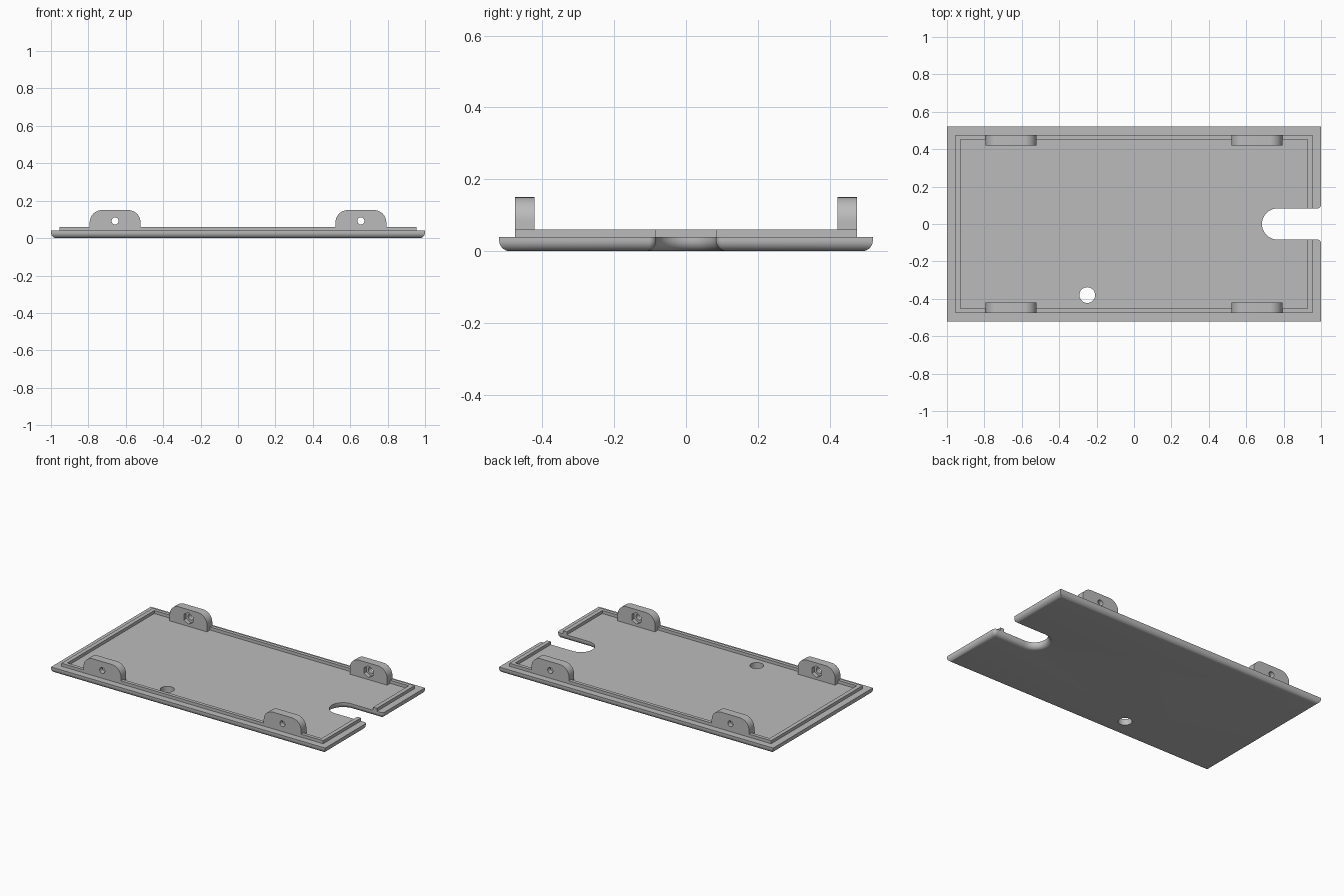
import bpy, bmesh, math
from mathutils import Matrix

cube = bpy.data.objects.get("Cube")
if cube:
    bpy.data.objects.remove(cube, do_unlink=True)

grey = bpy.data.materials.new("light grey plastic")
grey.use_nodes = True
colour = (0.5, 0.5, 0.5, 1)
grey.diffuse_color = colour
grey.node_tree.nodes["Principled BSDF"].inputs["Base Color"].default_value = colour

HALF_X, HALF_Y = 1.0, 0.52
PLATE_TOP, RIM_TOP, TAB_TOP = 0.04, 0.06, 0.15
SLOT_HALF, SLOT_END = 0.083, 0.684
FILLET = 0.03


def arc(cx, cy, r, start, end, steps=10):
    """Points along an arc, angles in degrees."""
    angles = [math.radians(start + (end - start) * i / steps) for i in range(steps + 1)]
    return [(cx + r * math.cos(a), cy + r * math.sin(a)) for a in angles]


def loft(name, layers):
    """Solid through matching outlines, each given as (points, height)."""
    bm = bmesh.new()
    rings = [[bm.verts.new((x, y, z)) for x, y in pts] for pts, z in layers]
    bm.faces.new(rings[0][::-1])
    bm.faces.new(rings[-1])
    for low, high in zip(rings, rings[1:]):
        for i in range(len(low)):
            j = (i + 1) % len(low)
            bm.faces.new((low[i], low[j], high[j], high[i]))
    bmesh.ops.remove_doubles(bm, verts=bm.verts, dist=1e-5)
    bmesh.ops.recalc_face_normals(bm, faces=bm.faces)
    mesh = bpy.data.meshes.new(name)
    bm.to_mesh(mesh)
    bm.free()
    mesh.materials.append(grey)
    ob = bpy.data.objects.new(name, mesh)
    bpy.context.collection.objects.link(ob)
    return ob


def activate(ob):
    bpy.ops.object.select_all(action='DESELECT')
    ob.select_set(True)
    bpy.context.view_layer.objects.active = ob


def cut(ob, cutter):
    """Subtract the cutter, then discard it."""
    mod = ob.modifiers.new("cut", 'BOOLEAN')
    mod.operation = 'DIFFERENCE'
    mod.solver = 'EXACT'
    mod.object = cutter
    activate(ob)
    bpy.ops.object.modifier_apply(modifier=mod.name)
    bpy.data.objects.remove(cutter, do_unlink=True)


def smooth(ob):
    activate(ob)
    bpy.ops.object.shade_smooth_by_angle(angle=math.radians(30))


def plate_outline(d):
    """Plate outline moved inward by d, with the cable slot on the left end."""
    x, y, w = HALF_X - d, HALF_Y - d, SLOT_HALF + d
    r = max(0.02 - d, 0)
    slot = arc(SLOT_END + SLOT_HALF, 0, w, 90, 270, 24)
    return ([(-x, -y), (x, -y)]
            + arc(x - r, -w - r, r, 0, 90, 6)
            + slot[::-1]
            + arc(x - r, w + r, r, -90, 0, 6)
            + [(x, y), (-x, y)])


# Base plate with rounded lower edges
layers = []
for i in range(9):
    a = math.pi / 2 * i / 8
    layers.append((plate_outline(FILLET * (1 - math.sin(a))), FILLET * (1 - math.cos(a))))
layers.append((plate_outline(0), PLATE_TOP))
plate = loft("base_plate", layers)

# Round hole through the plate
hole = arc(-0.25, -0.38, 0.042, 0, 360, 32)[:-1]
cut(plate, loft("plate_hole_cutter", [(hole, -0.1), (hole, 0.1)]))
smooth(plate)


# Raised rim, open at the slot
def rim_path(x, y):
    return [(x, SLOT_HALF), (x, y), (-x, y), (-x, -y), (x, -y), (x, -SLOT_HALF)]


rim = rim_path(0.955, 0.476) + rim_path(0.928, 0.453)[::-1]
loft("raised_rim", [(rim, PLATE_TOP - 0.003), (rim, RIM_TOP)])

# Screw tabs: profile drawn in x and z, extruded from the outer face inward
TAB_X, TAB_HALF, TAB_R = 0.657, 0.136, 0.066
TAB_THICK, HOLE_Z = 0.055, 0.092
tab = ([(-TAB_HALF, PLATE_TOP - 0.003), (TAB_HALF, PLATE_TOP - 0.003)]
       + arc(TAB_HALF - TAB_R, TAB_TOP - TAB_R, TAB_R, 0, 90, 12)
       + arc(TAB_R - TAB_HALF, TAB_TOP - TAB_R, TAB_R, 90, 180, 12))
screw = arc(0, HOLE_Z, 0.019, 0, 360, 24)[:-1]
hexagon = arc(0, HOLE_Z, 0.038, 30, 390, 6)[:-1]

for side, sy in (("front", -1), ("back", 1)):
    for end, sx in (("right", -1), ("left", 1)):
        ob = loft(f"{side}_{end}_screw_tab", [(tab, 0), (tab, TAB_THICK)])
        cut(ob, loft("screw_cutter", [(screw, -0.1), (screw, 0.1)]))
        cut(ob, loft("nut_cutter", [(hexagon, 0.03), (hexagon, 0.1)]))
        # Stand the profile upright, inner face towards the middle
        place = (Matrix.Translation((sx * TAB_X, sy * 0.476, 0))
                 @ Matrix.Rotation(math.pi / 2, 4, 'X'))
        if sy < 0:
            place = place @ Matrix.Scale(-1, 4, (0, 0, 1))
        ob.data.transform(place)
        if sy < 0:
            ob.data.flip_normals()
        smooth(ob)
